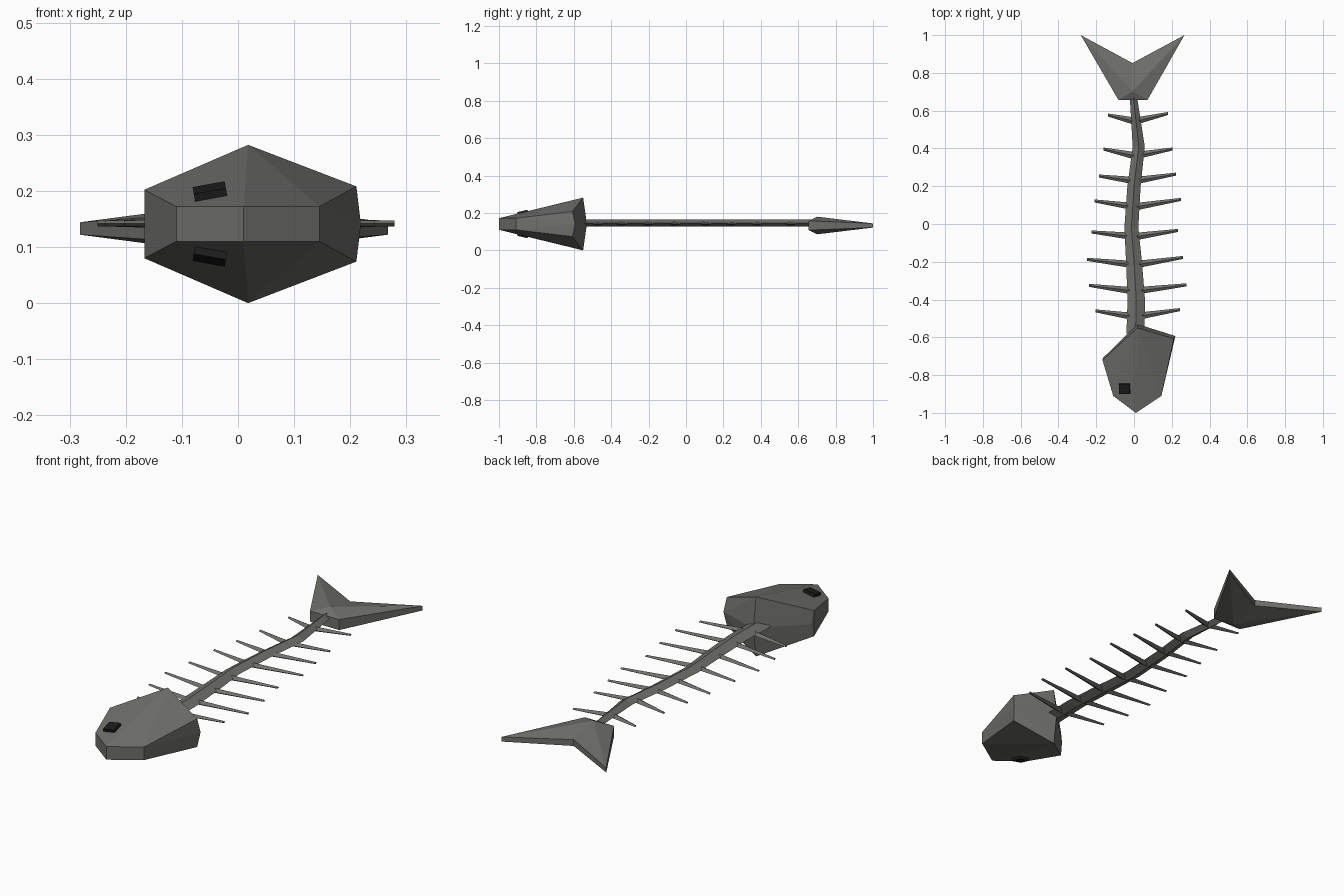
import bpy, bmesh
from mathutils import Vector, Matrix

if "Cube" in bpy.data.objects:
    bpy.data.objects.remove(bpy.data.objects["Cube"])


def make_mat(name, rgb):
    m = bpy.data.materials.new(name)
    m.diffuse_color = (*rgb, 1)
    m.use_nodes = True
    m.node_tree.nodes["Principled BSDF"].inputs["Base Color"].default_value = m.diffuse_color
    return m


BONE = make_mat("grey_bone", (0.16, 0.16, 0.15))
DARK = make_mat("dark_eye", (0.012, 0.012, 0.012))
MID = 0.141


def finish(bm, name, mat):
    bmesh.ops.recalc_face_normals(bm, faces=bm.faces)
    me = bpy.data.meshes.new(name)
    bm.to_mesh(me)
    bm.free()
    me.materials.append(mat)
    ob = bpy.data.objects.new(name, me)
    bpy.context.collection.objects.link(ob)
    return ob


def loft(bm, rings):
    """Skin rings of points and close both ends."""
    vs = [[bm.verts.new(p) for p in r] for r in rings]
    n = len(vs[0])
    for a, b in zip(vs, vs[1:]):
        for i in range(n):
            j = (i + 1) % n
            bm.faces.new((a[i], a[j], b[j], b[i]))
    bm.faces.new(vs[0])
    bm.faces.new(vs[-1])


# Head: faceted hull, mirrored above and below its mid plane (x, y, half height)
bm = bmesh.new()
for x, y, h in [(0.01, -1, 0.031), (-0.11, -0.91, 0.031), (0.145, -0.91, 0.031),
                (-0.167, -0.72, 0.061), (0.211, -0.607, 0.067), (0.018, -0.55, 0.141),
                (0.018, -0.53, 0), (0.219, -0.593, 0), (-0.163, -0.708, 0)]:
    for s in ((1, -1) if h else (1,)):
        bm.verts.new((x, y, MID + s * h))
bmesh.ops.convex_hull(bm, input=bm.verts)
finish(bm, "head", BONE)

# Eyes: small plates lying on the upper and lower head faces
for name, s in (("upper_eye", 1), ("lower_eye", -1)):
    n = Vector((-0.18, -0.24, 1)).normalized()
    u = Vector((1, 0, 0.18)).normalized()
    v = n.cross(u)
    c = Vector((-0.05, -0.872, 0.199))
    bm = bmesh.new()
    rot = Matrix((u, v, n)).transposed().to_4x4()
    bmesh.ops.create_cube(bm, size=1, matrix=Matrix.Translation(c) @ rot
                          @ Matrix.Diagonal((0.058, 0.055, 0.014, 1)))
    for p in bm.verts:
        p.co.z = MID + s * (p.co.z - MID)
    finish(bm, name, DARK)

# Spine: curved diamond section, widening toward the head (x, y, half width)
bm = bmesh.new()
path = [(0.008, -0.58, 0.048), (0.012, -0.4, 0.046), (0.0, -0.2, 0.042),
        (-0.014, -0.02, 0.037), (0.0, 0.2, 0.035), (0.025, 0.41, 0.032),
        (-0.006, 0.7, 0.018)]
loft(bm, [[(x - w, y, 0.146), (x, y, 0.165), (x + w, y, 0.146), (x, y, 0.128)]
          for x, y, w in path])
finish(bm, "spine", BONE)

# Ribs: tapered diamond spikes (base y, left tip, right tip)
ribs = [(0.548, (-0.138, 0.577), (0.18, 0.585)), (0.365, (-0.162, 0.397), (0.203, 0.397)),
        (0.233, (-0.184, 0.254), (0.222, 0.264)), (0.095, (-0.21, 0.122), (0.248, 0.13)),
        (-0.063, (-0.226, -0.042), (0.233, -0.034)), (-0.212, (-0.25, -0.187), (0.26, -0.177)),
        (-0.351, (-0.237, -0.325), (0.279, -0.322)), (-0.487, (-0.203, -0.46), (0.244, -0.453))]


def diamond(x, y, r, h):
    return [(x, y - r, 0.142), (x, y, 0.142 + h), (x, y + r, 0.142), (x, y, 0.142 - h)]


for i, (by, left, right) in enumerate(ribs):
    for side, tip in (("left", left), ("right", right)):
        bm = bmesh.new()
        loft(bm, [diamond(0.005, by - 0.004, 0.02, 0.012), diamond(*tip, 0.008, 0.005)])
        finish(bm, f"{side}_rib_{i + 1}", BONE)

# Tail: forked outline with thick rim, raised to a point near its root (x, y, half height)
bm = bmesh.new()
TZ = 0.133
rim = [(-0.082, 0.656, 0.025), (0.071, 0.656, 0.025), (0.267, 1, 0.011),
       (-0.008, 0.852, 0.015), (-0.282, 1, 0.011)]
rows = []
for s in (1, -1):
    row = [bm.verts.new((x, y, TZ + s * h)) for x, y, h in rim]
    peak = bm.verts.new((-0.008, 0.702, TZ + s * 0.047))
    for i in range(5):
        bm.faces.new((row[i], row[(i + 1) % 5], peak))
    rows.append(row)
for i in range(5):
    j = (i + 1) % 5
    bm.faces.new((rows[0][i], rows[0][j], rows[1][j], rows[1][i]))
finish(bm, "tail_fin", BONE)
